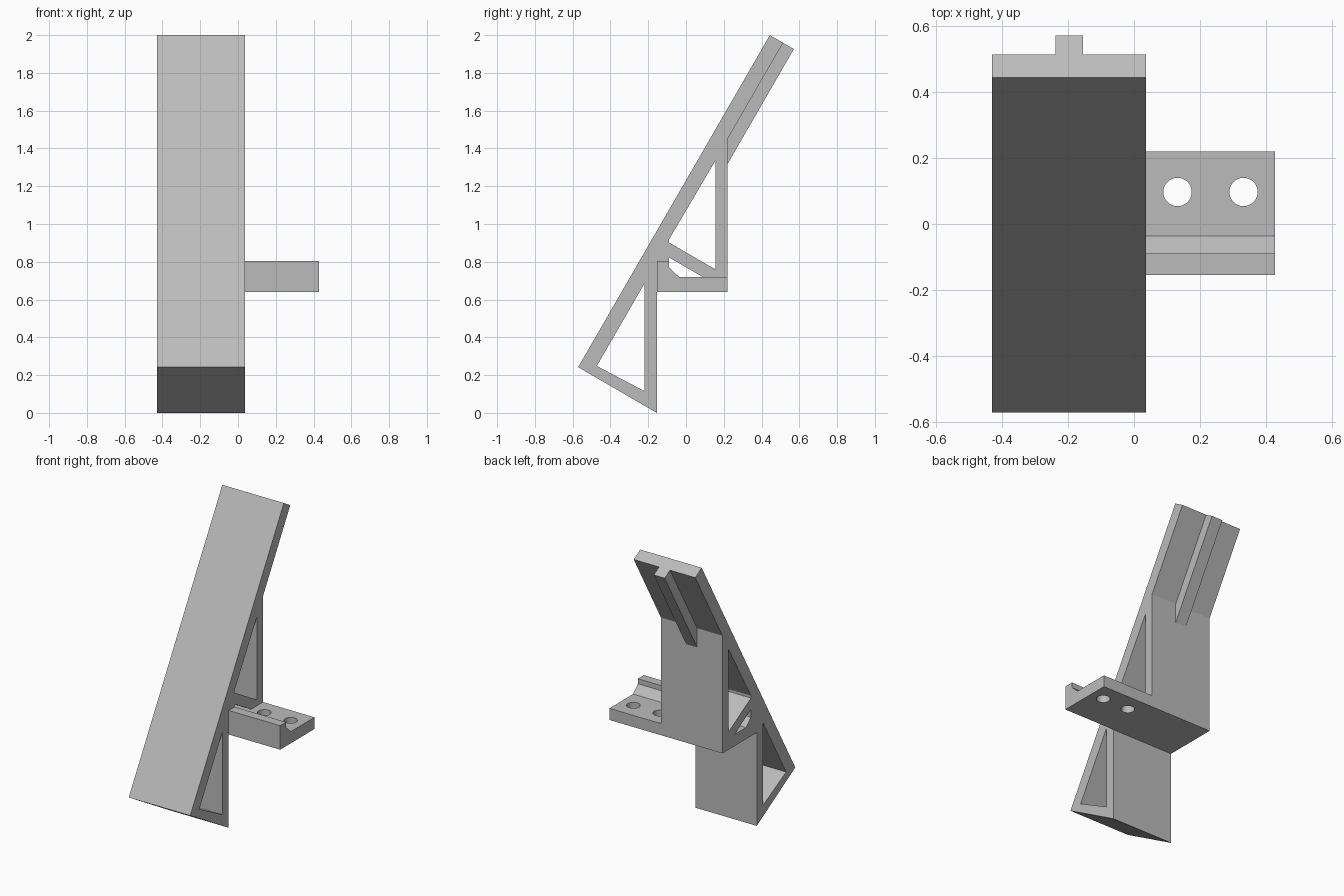
import bpy, bmesh, math
from mathutils import Vector

cube = bpy.data.objects.get("Cube")
if cube:
    bpy.data.objects.remove(cube)

grey = bpy.data.materials.new("plain grey")
grey.use_nodes = True
colour = (0.5, 0.5, 0.5, 1)
grey.diffuse_color = colour
grey.node_tree.nodes["Principled BSDF"].inputs["Base Color"].default_value = colour

SLOPE = math.sqrt(3)            # leaning plate stands at 60 degrees
FRONT, TOE, BACK = -0.571, -0.154, 0.219
LEFT, RIGHT = 0.037, -0.43
CORNER_Z = 0.242                # height of the front lower corner


def lean(y, drop=0.0):
    """Point on the leaning front line, lowered by drop."""
    return (y, CORNER_Z + (y - FRONT) * SLOPE - drop)


def prism(name, outline, x0, x1, holes=()):
    """Extrude a side outline (y, z), with openings, from x0 to x1."""
    bm = bmesh.new()
    for loop in (outline, *holes):
        vs = [bm.verts.new((x0, y, z)) for y, z in loop]
        for a, b in zip(vs, vs[1:] + vs[:1]):
            bm.edges.new((a, b))
    bmesh.ops.triangle_fill(bm, use_beauty=True, edges=bm.edges[:],
                            normal=Vector((1, 0, 0)))
    ext = bmesh.ops.extrude_face_region(bm, geom=bm.faces[:], use_keep_orig=True)
    moved = [g for g in ext["geom"] if isinstance(g, bmesh.types.BMVert)]
    bmesh.ops.translate(bm, verts=moved, vec=(x1 - x0, 0, 0))
    bmesh.ops.recalc_face_normals(bm, faces=bm.faces[:])
    mesh = bpy.data.meshes.new(name)
    bm.to_mesh(mesh)
    bm.free()
    mesh.materials.append(grey)
    obj = bpy.data.objects.new(name, mesh)
    bpy.context.collection.objects.link(obj)
    return obj


# Leaning plate with its braces, one outline with three openings
WALL = 0.165
body = [(FRONT, CORNER_Z), (TOE, 0), (TOE, 0.64), (BACK, 0.64),
        (BACK, 1.448), (0.514, 1.959), (0.444, 2.0)]
lower_opening = [lean(-0.472, WALL), (-0.22, 0.115), lean(-0.22, WALL)]
upper_opening = [(-0.09, 0.902), (0.155, 0.76), lean(0.155, WALL), lean(-0.09, WALL - 0.008)]
small_opening = [(-0.09, 0.77), (-0.037, 0.72), (0.088, 0.72), (-0.09, 0.823)]
prism("leaning_stand", body, RIGHT, LEFT,
      (lower_opening, upper_opening, small_opening))

# Rib down the back of the plate
prism("back_rib", [(BACK, 1.316), (0.571, 1.926), (0.514, 1.959), (BACK, 1.448)],
      -0.238, -0.155)

# Side shelf with a raised front lip
shelf = prism("side_shelf", [(TOE, 0.64), (BACK, 0.64), (BACK, 0.72), (-0.037, 0.72),
                             (-0.09, 0.77), (-0.09, 0.805), (TOE, 0.805)], LEFT, 0.428)

# Bolt holes through the shelf
for x in (0.132, 0.332):
    bpy.ops.mesh.primitive_cylinder_add(vertices=48, radius=0.043, depth=0.3,
                                        location=(x, 0.097, 0.68))
    cutter = bpy.context.object
    cutter.name = "bolt_hole_cutter"
    cutter.hide_render = True
    cutter.data.materials.append(grey)
    cut = shelf.modifiers.new("bolt hole", 'BOOLEAN')
    cut.operation = 'DIFFERENCE'
    cut.solver = 'EXACT'
    cut.object = cutter
    bpy.ops.object.select_all(action='DESELECT')
    shelf.select_set(True)
    bpy.context.view_layer.objects.active = shelf
    bpy.ops.object.modifier_apply(modifier=cut.name)
    bpy.data.objects.remove(cutter)

# Smooth hole walls, sharp edges elsewhere
bpy.ops.object.shade_smooth_by_angle(angle=math.radians(30))
